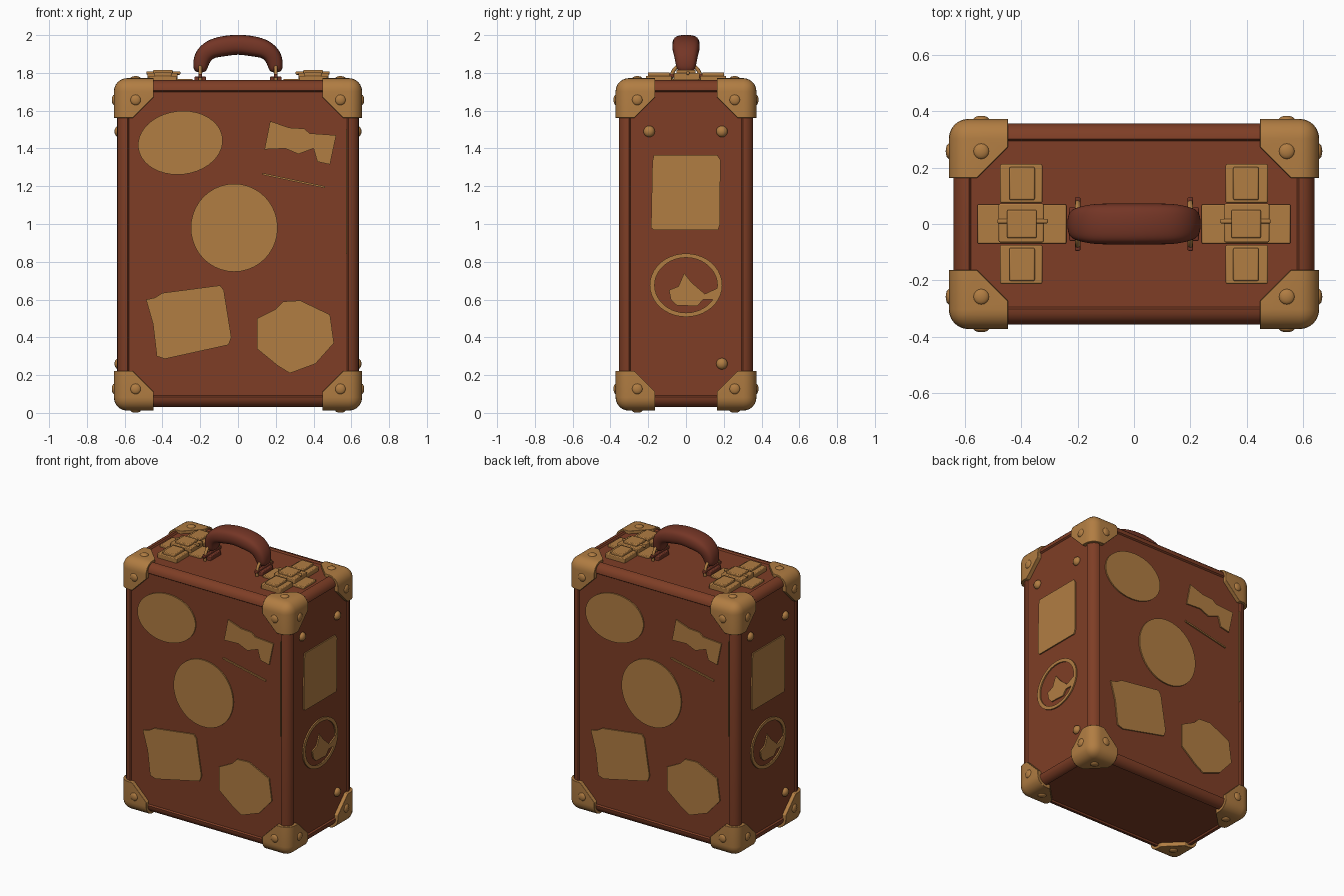
import bpy, bmesh
from math import sin, cos, pi, radians, copysign
from mathutils import Matrix, Vector

if "Cube" in bpy.data.objects:
    bpy.data.objects.remove(bpy.data.objects["Cube"])


def material(name, rgb):
    m = bpy.data.materials.new(name)
    m.use_nodes = True
    m.diffuse_color = (*rgb, 1)
    bsdf = m.node_tree.nodes["Principled BSDF"]
    bsdf.inputs["Base Color"].default_value = (*rgb, 1)
    bsdf.inputs["Roughness"].default_value = 0.7
    return m


LEATHER = material("brown_leather", (0.21, 0.048, 0.019))
GRIP = material("dark_red_leather", (0.175, 0.036, 0.019))
TAN = material("tan_brass", (0.44, 0.205, 0.055))


def finish(bm, name, mat, bevel=0, angle=40):
    bmesh.ops.recalc_face_normals(bm, faces=bm.faces)
    me = bpy.data.meshes.new(name)
    bm.to_mesh(me)
    bm.free()
    me.materials.append(mat)
    ob = bpy.data.objects.new(name, me)
    bpy.context.collection.objects.link(ob)
    if bevel:
        mod = ob.modifiers.new("soft_edges", "BEVEL")
        mod.width, mod.segments = bevel, 2
        mod.limit_method = "ANGLE"
    bpy.ops.object.select_all(action="DESELECT")
    ob.select_set(True)
    bpy.context.view_layer.objects.active = ob
    bpy.ops.object.shade_smooth_by_angle(angle=radians(angle))
    return ob


def add_box(bm, lo, hi):
    lo, hi = Vector(lo), Vector(hi)
    mat = Matrix.Translation((lo + hi) / 2) @ Matrix.Diagonal((*(hi - lo), 1))
    return bmesh.ops.create_cube(bm, size=1, matrix=mat)["verts"]


def add_dome(bm, centre, axis, radius=0.03, height=0.013):
    size = [radius] * 3
    size[axis] = height
    mat = Matrix.Translation(centre) @ Matrix.Diagonal((*size, 1))
    bmesh.ops.create_uvsphere(bm, u_segments=16, v_segments=10, radius=1, matrix=mat)


# Case: rounded rim around six sunken panels
bm = bmesh.new()
add_box(bm, (-0.64, -0.356, 0.03), (0.64, 0.356, 1.762))
bmesh.ops.bevel(bm, geom=bm.edges[:], offset=0.055, segments=5, profile=0.5, affect="EDGES")
panels = [f for f in bm.faces if f.calc_area() > 0.5]
bmesh.ops.inset_individual(bm, faces=panels, thickness=0.01, depth=-0.01)
finish(bm, "case_body", LEATHER)


# Corner caps: rounded cubes with the three inner corners cut off, plus rivets
def corner_cap(sx, sy, top):
    bm = bmesh.new()
    add_box(bm, (0, 0, 0), (0.21, 0.21, 0.21))
    bm.verts.ensure_lookup_table()
    tip = min(bm.verts, key=lambda v: v.co.length)
    bmesh.ops.bevel(bm, geom=list(tip.link_edges), offset=0.07, segments=6,
                    profile=0.5, affect="EDGES")
    for normal in ((1, 1, 0), (1, 0, 1), (0, 1, 1)):
        bmesh.ops.bisect_plane(bm, geom=bm.verts[:] + bm.edges[:] + bm.faces[:],
                               plane_co=Vector(normal) * 0.155,
                               plane_no=normal, clear_outer=True)
        bmesh.ops.holes_fill(bm, edges=bm.edges[:])
    for axis in range(3):
        centre = [0.115] * 3
        centre[axis] = 0.002
        add_dome(bm, centre, axis, 0.028)
    for v in bm.verts:
        u, w, h = v.co
        v.co = (sx * (0.657 - u), sy * (0.373 - w), 1.772 - h if top else 0.012 + h)
    finish(bm, "corner_cap", TAN, 0.006)


for sx in (-1, 1):
    for sy in (-1, 1):
        for top in (False, True):
            corner_cap(sx, sy, top)


# Flat labels, repeated by half a turn on the opposite wall
def label(name, outline, side=False, hole=None):
    for turn in (1, -1):
        def place(p):
            x, y = (0.629, p[0]) if side else (p[0], -0.345)
            return turn * x, turn * y, p[1]
        bm = bmesh.new()
        ring = [bm.verts.new(place(p)) for p in outline]
        if hole:
            inner = [bm.verts.new(place(p)) for p in hole]
            n = len(ring)
            for i in range(n):
                j = (i + 1) % n
                bm.faces.new((ring[i], ring[j], inner[j], inner[i]))
        else:
            bm.faces.new(ring)
        out = bmesh.ops.extrude_face_region(bm, geom=bm.faces[:])["geom"]
        push = Vector((turn, 0, 0)) if side else Vector((0, -turn, 0))
        bmesh.ops.translate(bm, vec=push * 0.0095,
                            verts=[g for g in out if isinstance(g, bmesh.types.BMVert)])
        finish(bm, name, TAN)


def oval(cx, cz, rx, rz, tilt=0.0, n=40):
    pts = []
    for i in range(n):
        a, b = rx * cos(2 * pi * i / n), rz * sin(2 * pi * i / n)
        pts.append((cx + a * cos(tilt) - b * sin(tilt), cz + a * sin(tilt) + b * cos(tilt)))
    return pts


label("oval_label", oval(-0.305, 1.43, 0.225, 0.168, 0.12))
label("round_label", oval(-0.02, 0.98, 0.23, 0.233))
label("torn_label", [(0.17, 1.545), (0.27, 1.51), (0.35, 1.505), (0.38, 1.48), (0.52, 1.47),
                     (0.487, 1.315), (0.42, 1.33), (0.40, 1.40), (0.32, 1.37),
                     (0.25, 1.4), (0.14, 1.395)])
label("torn_label_edge", [(0.13, 1.27), (0.46, 1.2), (0.46, 1.19), (0.13, 1.26)])
label("square_label", [(-0.487, 0.6), (-0.44, 0.61), (-0.4, 0.635), (-0.095, 0.675),
                       (-0.075, 0.65), (-0.035, 0.4), (-0.05, 0.36), (-0.386, 0.286),
                       (-0.43, 0.3), (-0.45, 0.47)])
label("ragged_label", [(0.1, 0.5), (0.2, 0.55), (0.24, 0.59), (0.33, 0.595), (0.487, 0.52),
                       (0.508, 0.37), (0.41, 0.26), (0.275, 0.21), (0.21, 0.25), (0.1, 0.34)])
label("wear_line", [(0.572, 0.84), (0.577, 0.84), (0.577, 1.5), (0.572, 1.5)])
label("side_label", [(-0.185, 0.98), (-0.17, 0.968), (0.17, 0.968), (0.18, 1.0),
                     (0.182, 1.34), (0.165, 1.365), (-0.17, 1.365), (-0.178, 1.33)], True)
label("side_ring", oval(0, 0.676, 0.192, 0.168), True, oval(0, 0.676, 0.166, 0.146))
label("side_emblem", [(-0.09, 0.65), (-0.04, 0.67), (-0.01, 0.74), (0.03, 0.69), (0.1, 0.63),
                      (0.165, 0.66), (0.16, 0.6), (0.09, 0.6), (0.06, 0.565), (-0.05, 0.57),
                      (-0.08, 0.6)], True)

# Wall studs
for turn in (1, -1):
    for y, z in ((-0.195, 1.49), (0.19, 1.49), (0.19, 0.26)):
        bm = bmesh.new()
        add_dome(bm, (turn * 0.63, turn * y, z), 0, 0.03, 0.024)
        finish(bm, "wall_stud", TAN)

# Latches: crossed plates, hasp flaps, a lock block and a hinge pin
for s in (-1, 1):
    bm = bmesh.new()
    parts = [((0.24, -0.07, 1.745), (0.555, 0.07, 1.768)),
             ((0.32, -0.065, 1.745), (0.48, 0.072, 1.8)),
             ((0.345, -0.05, 1.79), (0.45, 0.05, 1.815)),
             ((0.305, 0.002, 1.79), (0.485, 0.018, 1.808))]
    for near, far in ((0.075, 0.212), (-0.212, -0.075)):
        parts.append(((0.325, near, 1.745), (0.475, far, 1.784)))
        parts.append(((0.352, near + 0.01, 1.77), (0.442, far - 0.01, 1.802)))
    for lo, hi in parts:
        for v in add_box(bm, lo, hi):
            v.co.x *= s
    finish(bm, "latch", TAN, 0.005)

# Handle: padded grip lofted along an arch (x, z, half thickness, half width)
half = [(-0.2, 1.8, 0.032, 0.045), (-0.2, 1.84, 0.042, 0.055), (-0.186, 1.89, 0.05, 0.064),
        (-0.145, 1.928, 0.052, 0.074), (-0.075, 1.942, 0.057, 0.075)]
path = half + [(0, 1.952, 0.053, 0.075)] + [(-x, z, t, w) for x, z, t, w in reversed(half)]
bm = bmesh.new()
rings = []
for i, (x, z, t, w) in enumerate(path):
    a, b = path[max(i - 1, 0)], path[min(i + 1, len(path) - 1)]
    along = Vector((b[0] - a[0], 0, b[1] - a[1])).normalized()
    up = Vector((-along.z, 0, along.x))
    ring = []
    for k in range(12):
        c, q = cos(2 * pi * k / 12), sin(2 * pi * k / 12)
        c, q = (copysign(abs(e) ** 0.7, e) for e in (c, q))
        ring.append(bm.verts.new(Vector((x, c * w, z)) + up * q * t))
    rings.append(ring)
for r0, r1 in zip(rings, rings[1:]):
    for k in range(12):
        bm.faces.new((r0[k], r0[k - 1], r1[k - 1], r1[k]))
bm.faces.new(rings[0])
bm.faces.new(rings[-1])
grip = finish(bm, "handle_grip", GRIP, angle=180)
grip.modifiers.new("smooth_form", "SUBSURF").levels = 2
grip.modifiers["smooth_form"].render_levels = 2

# Handle mounts: wire loop, base block and cross pin at each end
for s in (-1, 1):
    bpy.ops.mesh.primitive_torus_add(location=(s * 0.2, 0, 1.77), rotation=(0, pi / 2, 0),
                                     major_radius=0.078, minor_radius=0.01,
                                     major_segments=32, minor_segments=8)
    loop = bpy.context.object
    loop.name = "handle_loop"
    loop.data.materials.append(TAN)
    bpy.ops.object.shade_smooth_by_angle(angle=radians(60))
    bm = bmesh.new()
    add_box(bm, (s * 0.2 - 0.03, -0.06, 1.745), (s * 0.2 + 0.03, 0.06, 1.782))
    add_box(bm, (s * 0.2 - 0.01, -0.095, 1.775), (s * 0.2 + 0.01, 0.095, 1.795))
    finish(bm, "handle_mount", GRIP, 0.005)
